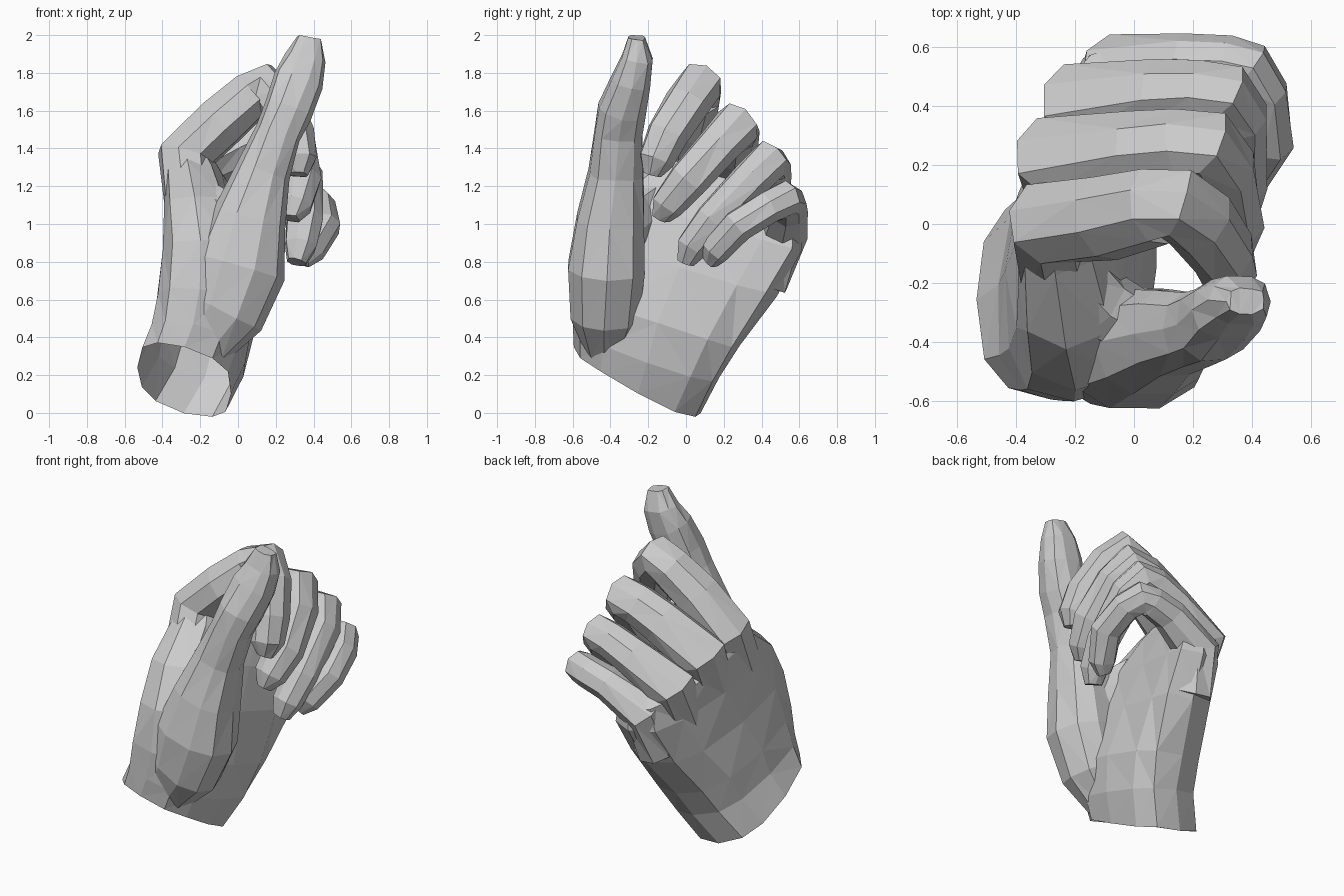
import bpy, bmesh, math, random
from mathutils import Vector

random.seed(4)
cube = bpy.data.objects.get("Cube")
if cube:
    bpy.data.objects.remove(cube, do_unlink=True)

# Single plain grey for the whole hand
grey = bpy.data.materials.new("plain_grey")
grey.use_nodes = True
colour = (0.6, 0.6, 0.6, 1)
grey.diffuse_color = colour
grey.node_tree.nodes["Principled BSDF"].inputs["Base Color"].default_value = colour


def section(centre, u, v, sides, power):
    """Rounded-box cross-section spanned by the half axes u and v."""
    points = []
    for i in range(sides):
        a = math.tau * i / sides
        c, s = math.cos(a), math.sin(a)
        points.append(centre + u * math.copysign(abs(c) ** power, c)
                      + v * math.copysign(abs(s) ** power, s))
    return points


def loft(name, rings, open_start=False, jitter=0.005):
    """Skin a row of sections into a faceted solid."""
    bm = bmesh.new()
    rows = []
    for ring in rings:
        rows.append([bm.verts.new(p + Vector([random.uniform(-jitter, jitter)
                                              for axis in "xyz"])) for p in ring])
    n = len(rows[0])
    for low, high in zip(rows, rows[1:]):
        for i in range(n):
            j = (i + 1) % n
            bm.faces.new((low[i], low[j], high[j], high[i]))
    bm.faces.new(rows[-1])
    if not open_start:
        bm.faces.new(rows[0][::-1])
    bmesh.ops.triangulate(bm, faces=bm.faces[:])
    bmesh.ops.recalc_face_normals(bm, faces=bm.faces[:])
    mesh = bpy.data.meshes.new(name)
    bm.to_mesh(mesh)
    bm.free()
    mesh.materials.append(grey)
    obj = bpy.data.objects.new(name, mesh)
    bpy.context.collection.objects.link(obj)
    return obj


def limb(name, rows, side, sides=8):
    """Tube along a path; each row is x, y, z, radius and optional second radius."""
    path = [Vector(r[:3]) for r in rows]
    rings = []
    for i, row in enumerate(rows):
        tangent = (path[min(i + 1, len(path) - 1)] - path[max(i - 1, 0)]).normalized()
        u = tangent.cross(side).normalized()
        v = tangent.cross(u)
        rings.append(section(path[i], u * row[3], v * row[-1], sides, 0.85))
    return loft(name, rings)


# Palm: little-finger edge, index edge, half thickness, tilt, hollow; open at the wrist
palm = [
    ((-.29, .08, 0), (-.28, -.59, .35), .25, -.07, 0),
    ((-.18, .18, .19), (-.24, -.6, .47), .25, -.06, 0),
    ((-.13, .29, .36), (-.2, -.6, .66), .27, -.04, .1),
    ((-.05, .48, .62), (-.2, -.56, .92), .26, 0, .35),
    ((-.02, .61, .86), (-.23, -.42, 1.15), .23, 0, .4),
    ((-.02, .61, 1.0), (-.27, -.17, 1.33), .19, 0, .3),
    ((-.06, .52, 1.07), (-.27, -.08, 1.4), .13, 0, .2),
]
rings = []
for low, high, thick, tilt, hollow in palm:
    low, high = Vector(low), Vector(high)
    across = Vector((thick, 0, tilt))
    ring = section((low + high) / 2, (high - low) / 2, across, 12, 0.75)
    for i, share in ((2, .7), (3, 1), (4, .7)):
        ring[i] -= across * hollow * share
    rings.append(ring)
loft("palm", rings, open_start=True)

# Thumb with its fleshy base
limb("thumb", [
    (-.2, -.43, .36, .16, .11),
    (-.08, -.43, .53, .22, .19),
    (.0, -.42, .77, .25, .21),
    (.06, -.4, 1.02, .2, .185),
    (.13, -.37, 1.27, .145, .15),
    (.21, -.36, 1.48, .125, .13),
    (.26, -.34, 1.6, .13, .13),
    (.32, -.29, 1.76, .13, .11),
    (.36, -.26, 1.88, .11, .085),
    (.38, -.26, 1.985, .065, .045),
], Vector((0, 1, 0)), sides=10)

# Skin between thumb and index knuckle
limb("thumb_web", [
    (-.26, -.12, 1.14, .15, .15),
    (-.14, -.26, 1.03, .13, .18),
    (.04, -.37, .94, .12, .18),
], Vector((0, 0, 1)))

# Fingers: back of hand, knuckle, first bone, bend, end bone, tip
fingers = {
    "index_finger": [
        (-.25, -.16, 1.06, .14), (-.28, .0, 1.35, .15), (-.1, .02, 1.53, .14),
        (.07, .06, 1.68, .13), (.14, .07, 1.73, .125), (.22, .01, 1.64, .12),
        (.3, -.1, 1.47, .11), (.32, -.16, 1.34, .095), (.32, -.18, 1.26, .05)],
    "middle_finger": [
        (-.21, .05, .95, .14), (-.26, .22, 1.27, .15), (.0, .24, 1.41, .135),
        (.16, .26, 1.49, .125), (.24, .27, 1.52, .12), (.3, .18, 1.42, .115),
        (.33, .01, 1.23, .11), (.3, -.1, 1.1, .09), (.28, -.13, 1.03, .05)],
    "ring_finger": [
        (-.16, .25, .8, .14), (-.18, .4, 1.11, .145), (.08, .43, 1.24, .12),
        (.23, .44, 1.31, .11), (.3, .44, 1.33, .11), (.35, .36, 1.25, .105),
        (.35, .14, 1.02, .1), (.33, .03, .88, .085), (.31, .0, .8, .05)],
    "little_finger": [
        (-.08, .41, .68, .13), (-.06, .5, .95, .135), (.18, .54, 1.08, .105),
        (.32, .54, 1.12, .095), (.38, .53, 1.13, .095), (.43, .44, 1.09, .09),
        (.45, .28, .99, .09), (.38, .16, .86, .08), (.34, .13, .8, .045)],
}
for name, rows in fingers.items():
    knuckle, bend, tip = (Vector(rows[k][:3]) for k in (1, 4, -1))
    limb(name, rows, (bend - knuckle).cross(tip - bend).normalized())
